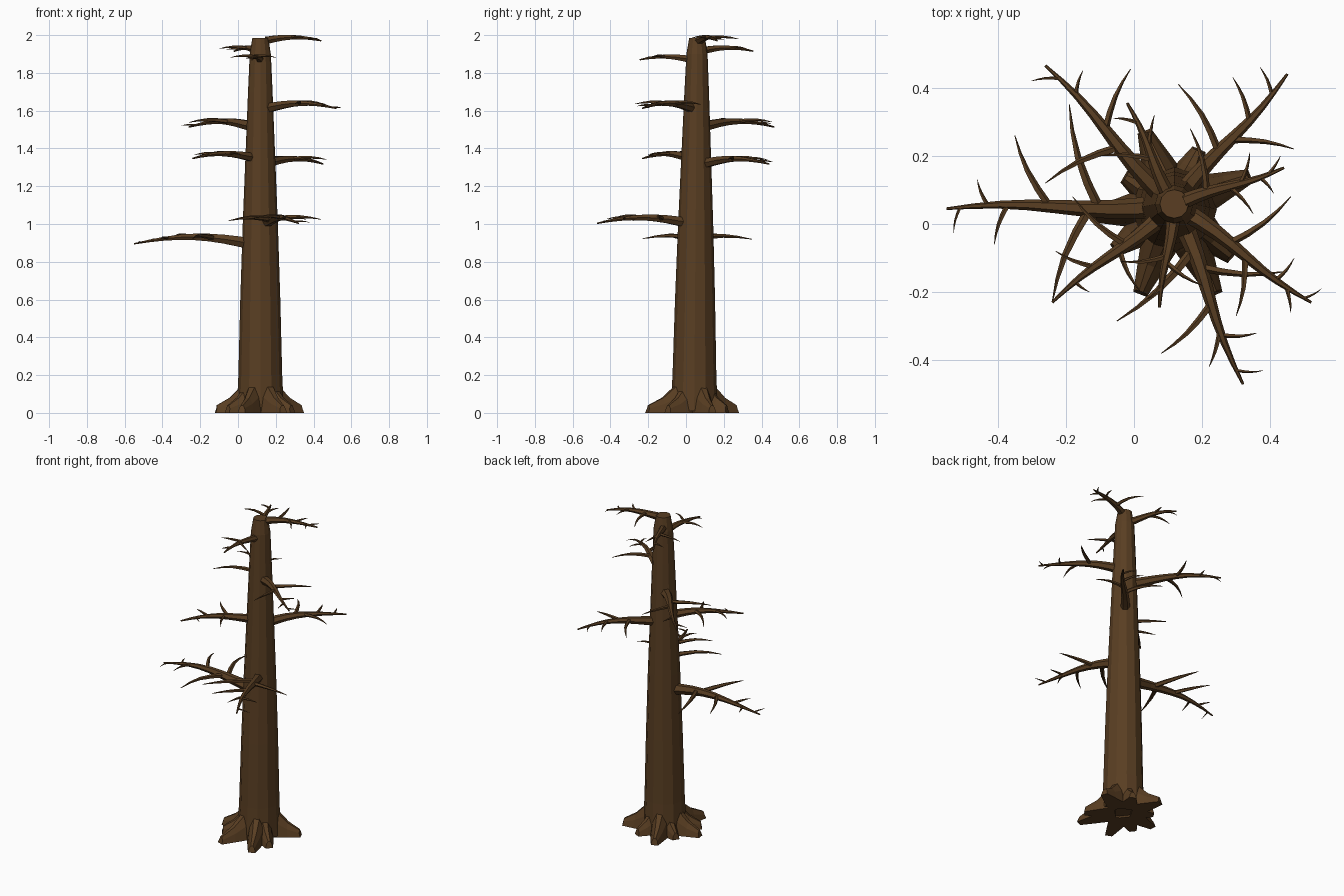
import bpy, bmesh, math
from mathutils import Vector

cube = bpy.data.objects.get("Cube")
if cube:
    bpy.data.objects.remove(cube)

bark = bpy.data.materials.new("brown bark")
bark.use_nodes = True
colour = (0.1, 0.048, 0.016, 1)
bark.diffuse_color = colour
bark.node_tree.nodes["Principled BSDF"].inputs["Base Color"].default_value = colour
bark.node_tree.nodes["Principled BSDF"].inputs["Roughness"].default_value = 0.9

AXIS = Vector((0.118, 0.055, 0))
UP = Vector((0, 0, 1))


def loft(bm, rings):
    """Skin a row of equal rings and cap both ends."""
    loops = [[bm.verts.new(p) for p in ring] for ring in rings]
    n = len(loops[0])
    for a, b in zip(loops, loops[1:]):
        for i in range(n):
            j = (i + 1) % n
            bm.faces.new((a[i], a[j], b[j], b[i]))
    bm.faces.new(loops[0][::-1])
    bm.faces.new(loops[-1])


def finish(bm, name):
    bmesh.ops.recalc_face_normals(bm, faces=bm.faces)
    mesh = bpy.data.meshes.new(name)
    bm.to_mesh(mesh)
    bm.free()
    mesh.materials.append(bark)
    obj = bpy.data.objects.new(name, mesh)
    bpy.context.collection.objects.link(obj)


def tube(bm, path, radii, sides):
    """Round limb that follows a roughly level path."""
    rings = []
    for k, p in enumerate(path):
        along = path[min(k + 1, len(path) - 1)] - path[max(k - 1, 0)]
        side = along.cross(UP).normalized()
        top = side.cross(along).normalized()
        turns = [2 * math.pi * i / sides for i in range(sides)]
        rings.append([p + (side * math.cos(a) + top * math.sin(a)) * radii[k] for a in turns])
    loft(bm, rings)


def branch(name, z, tip, twigs):
    """Arching branch from inside the trunk, with twigs given as (share of length, tip x, tip y)."""
    bm = bmesh.new()
    span = Vector((*tip, 0)) - AXIS
    size = span.length
    across = UP.cross(span)

    def point(t):
        arch = UP * (z + 0.07 * size * math.sin(math.pi * t * 0.93))
        return AXIS + span * t + arch + across * 0.014 * math.sin(2 * math.pi * t)

    def radius(t):
        return (0.008 + 0.037 * size) * (1 - t) + 0.004

    inner = 0.035 / size
    steps = [inner + (1 - inner) * i / 8 for i in range(9)]
    tube(bm, [point(t) for t in steps], [radius(t) for t in steps], 6)

    for t, x, y in twigs:
        start = point(t)
        end = Vector((x, y, start.z - 0.004))
        reach = end - start
        bow = span.normalized() * reach.length * 0.06
        path = []
        for s in (0, 0.25, 0.5, 0.75, 1):
            hump = math.sin(math.pi * s)
            path.append(start + reach * s + bow * hump + UP * 0.05 * reach.length * hump)
        thick = min(0.8 * radius(t), 0.004 + 0.035 * reach.length)
        tube(bm, path, [thick * f for f in (1, 0.9, 0.7, 0.42, 0.1)], 5)
    finish(bm, name)


# Trunk: tapered, slightly leaning, faceted
bm = bmesh.new()
rings = []
for z, r in ((0.01, 0.125), (0.2, 0.116), (0.6, 0.106), (1, 0.093),
             (1.4, 0.077), (1.7, 0.065), (1.9, 0.056), (1.985, 0.042)):
    centre = AXIS + Vector((0, 0.008 * (z - 1.5), z))
    rings.append([centre + Vector((math.cos(a), math.sin(a), 0)) * r
                  for a in (math.pi * i / 6 for i in range(12))])
loft(bm, rings)
finish(bm, "trunk")


# Roots: blunt wedges that flare out of the trunk foot
def root(name, angle, length):
    bm = bmesh.new()
    out = Vector((math.cos(math.radians(angle)), math.sin(math.radians(angle)), 0))
    side = UP.cross(out)
    rings = []
    for share, height, half in ((0.2, 0.17, 0.06), (0.45, 0.135, 0.053),
                                (0.68, 0.08, 0.039), (0.97, 0.04, 0.021)):
        spot = AXIS + out * length * share
        foot = spot + out * length * 0.03
        rings.append([foot - side * half, foot + side * half,
                      spot + side * half * 0.75 + UP * height * 0.6,
                      spot + side * half * 0.3 + UP * height,
                      spot - side * half * 0.3 + UP * height,
                      spot - side * half * 0.75 + UP * height * 0.6])
    loft(bm, rings)
    finish(bm, name)


for number, (angle, length) in enumerate(((21, 0.24), (66, 0.18), (112, 0.235), (150, 0.17), (187, 0.24),
                                          (217, 0.22), (249, 0.28), (295, 0.29), (318, 0.23))):
    root(f"root_{number + 1}", angle, length)

# Branches from the lowest to the highest
branch("lowest_right_branch", 0.885, (-0.55, 0.045), [
    (0.33, -0.19, 0.35), (0.37, -0.24, -0.23), (0.55, -0.35, 0.26),
    (0.73, -0.41, -0.06), (0.82, -0.46, 0.13), (0.94, -0.53, -0.03)])
branch("lower_front_branch", 0.995, (0.32, -0.47), [
    (0.25, -0.05, -0.285), (0.35, 0.44, -0.14), (0.55, 0.08, -0.38),
    (0.72, 0.36, -0.32), (0.7, 0.22, -0.42), (0.92, 0.38, -0.43)])
branch("middle_back_left_branch", 1.31, (0.45, 0.44), [
    (0.4, 0.13, 0.41), (0.5, 0.47, 0.22), (0.65, 0.29, 0.43), (0.85, 0.37, 0.46)])
branch("middle_front_right_branch", 1.34, (-0.24, -0.23), [
    (0.4, -0.18, 0.08), (0.45, 0.02, -0.2), (0.65, -0.23, -0.08), (0.8, -0.13, -0.2)])
branch("middle_back_right_branch", 1.505, (-0.26, 0.465), [
    (0.42, -0.26, 0.12), (0.54, -0.01, 0.455), (0.78, -0.15, 0.45), (0.9, -0.3, 0.42)])
branch("upper_front_left_branch", 1.605, (0.52, -0.23), [
    (0.4, 0.46, 0.08), (0.52, 0.3, -0.27), (0.75, 0.47, -0.1),
    (0.83, 0.46, -0.26), (0.95, 0.55, -0.19)])
branch("upper_front_branch", 1.865, (0.075, -0.245), [
    (0.5, -0.04, -0.11), (0.55, 0.2, -0.18), (0.8, 0.04, -0.22)])
branch("upper_back_branch", 1.91, (-0.02, 0.355), [
    (0.45, -0.1, 0.2), (0.55, 0.06, 0.32), (0.8, -0.06, 0.31)])
branch("top_left_branch", 1.965, (0.44, 0.165), [
    (0.3, 0.165, 0.28), (0.5, 0.35, 0.03), (0.6, 0.34, 0.21), (0.78, 0.41, 0.09), (0.85, 0.43, 0.2)])
